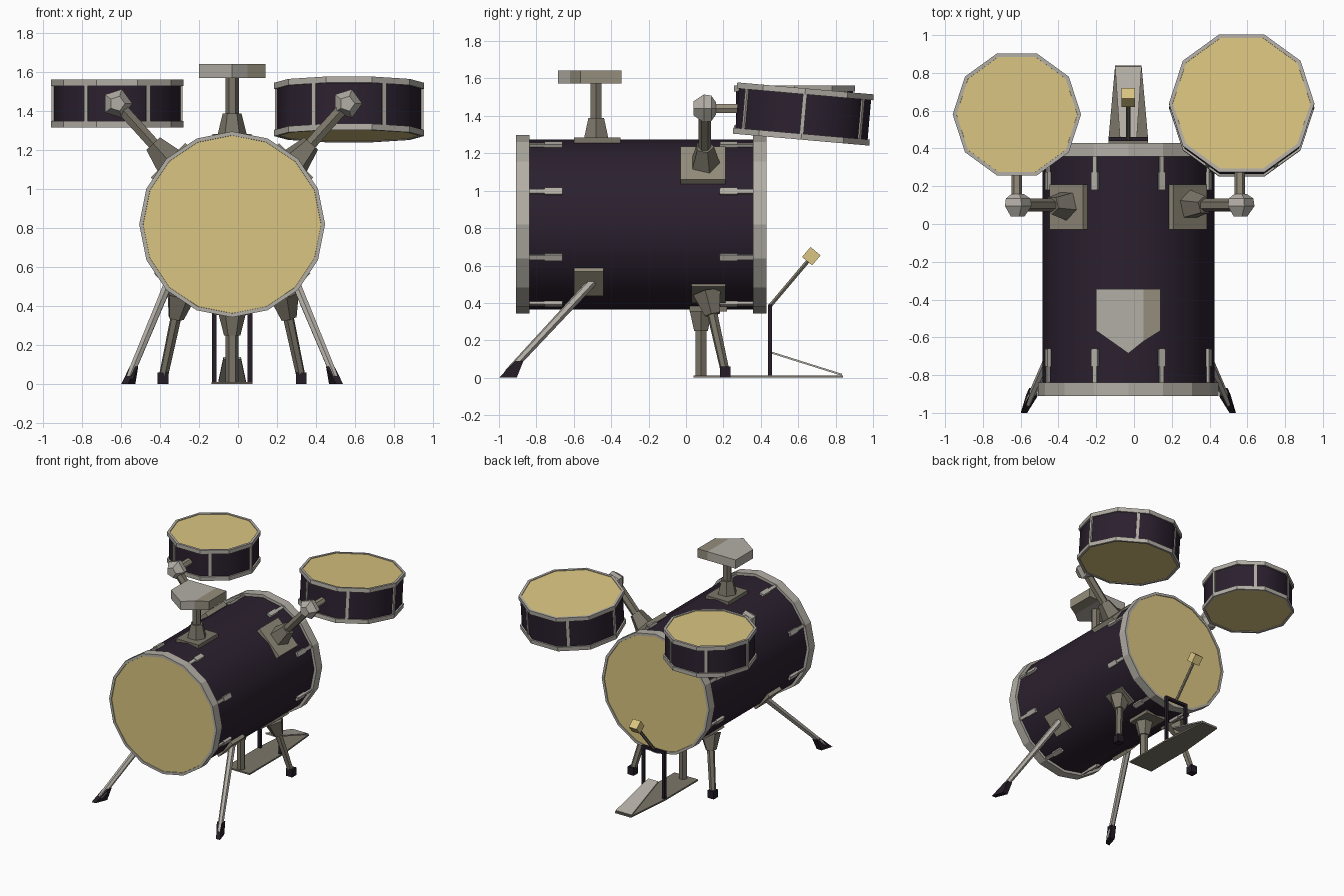
import bpy, bmesh, math
from mathutils import Matrix, Vector

if "Cube" in bpy.data.objects:
    bpy.data.objects.remove(bpy.data.objects["Cube"])


def material(name, r, g, b):
    m = bpy.data.materials.new(name)
    m.diffuse_color = (r, g, b, 1)
    m.use_nodes = True
    m.node_tree.nodes["Principled BSDF"].inputs["Base Color"].default_value = m.diffuse_color
    return m


PURPLE = material("dark purple lacquer", 0.024, 0.0145, 0.028)
CHROME = material("chrome", 0.45, 0.425, 0.38)
AGED = material("aged chrome", 0.30, 0.27, 0.205)
STEEL = material("dull steel", 0.20, 0.18, 0.14)
SKIN = material("cream drum skin", 0.70, 0.56, 0.22)
BLACK = material("black rubber", 0.018, 0.012, 0.020)

CX, CZ = -0.03, 0.82          # bass drum axis
S = (-1, 1)


def finish(bm, name, mat, matrix=Matrix()):
    bmesh.ops.remove_doubles(bm, verts=bm.verts, dist=1e-5)
    bmesh.ops.recalc_face_normals(bm, faces=bm.faces)
    bm.transform(matrix)
    me = bpy.data.meshes.new(name)
    bm.to_mesh(me)
    bm.free()
    me.materials.append(mat)
    ob = bpy.data.objects.new(name, me)
    bpy.context.collection.objects.link(ob)
    return ob


def lathe(name, profile, n, mat, matrix=Matrix(), closed=False, smooth=False):
    """Spin (radius, height) points round local z."""
    bm = bmesh.new()
    rings = []
    for r, h in profile:
        rings.append([bm.verts.new((r * math.cos(math.tau * i / n),
                                    r * math.sin(math.tau * i / n), h)) for i in range(n)])
    pairs = list(zip(rings, rings[1:])) + ([(rings[-1], rings[0])] if closed else [])
    for a, b in pairs:
        for i in range(n):
            j = (i + 1) % n
            f = bm.faces.new((a[i], a[j], b[j], b[i]))
            f.smooth = smooth
    if not closed:
        for ring in (rings[0], rings[-1]):
            bm.faces.new(ring)
    return finish(bm, name, mat, matrix)


def rod(name, a, b, r1, r2, n, mat):
    a, b = Vector(a), Vector(b)
    m = Matrix.Translation(a) @ (b - a).to_track_quat('Z', 'Y').to_matrix().to_4x4()
    return lathe(name, [(r1, 0), (r2, (b - a).length)], n, mat, m)


def box(name, size, mat, matrix):
    bm = bmesh.new()
    bmesh.ops.create_cube(bm, size=1, matrix=Matrix.Diagonal((*size, 1)))
    return finish(bm, name, mat, matrix)


def prism(name, pts, h, mat, matrix):
    bm = bmesh.new()
    f = bm.faces.new([bm.verts.new((x, y, 0)) for x, y in pts])
    ext = bmesh.ops.extrude_face_region(bm, geom=[f])
    bmesh.ops.translate(bm, vec=(0, 0, h),
                        verts=[v for v in ext['geom'] if isinstance(v, bmesh.types.BMVert)])
    return finish(bm, name, mat, matrix)


def drum(name, R, h, n, hoop, step, m):
    """Shell, two hoops and two skins about local z, centred at the origin."""
    r = R - step
    lathe(name + "_shell", [(r, -h / 2 + hoop / 2), (r, h / 2 - hoop / 2)], n, PURPLE, m, smooth=True)
    for s in S:
        e = s * h / 2
        tag = "_upper" if s > 0 else "_lower"
        lathe(name + tag + "_hoop", [(R, e), (R, e - s * hoop), (r - 0.01, e - s * hoop), (R - 0.02, e)],
              n, CHROME, m, closed=True)
        lathe(name + tag + "_skin", [(R - 0.018, e - s * 0.005), (R - 0.018, e - s * 0.015)], n, SKIN, m)


# Bass drum with eight lugs at each end
m = Matrix.Translation((CX, -0.24, CZ)) @ Matrix.Rotation(-math.pi / 2, 4, 'X')
drum("bass_drum", 0.477, 1.34, 16, 0.072, 0.022, m)
for i in range(8):
    spin = m @ Matrix.Rotation(math.radians(22.5 + 45 * i), 4, 'Z')
    for s in S:
        box("bass_lug_rod", (0.018, 0.024, 0.18), CHROME, spin @ Matrix.Translation((0.457, 0, s * 0.51)))
        box("bass_lug_casing", (0.03, 0.036, 0.095), CHROME, spin @ Matrix.Translation((0.456, 0, s * 0.468)))

# Toms with six thin lug strips
for name, R, h, m in (
        ("small_tom", 0.34, 0.245, Matrix.Translation((-0.62, 0.58, 1.44))),
        ("large_tom", 0.385, 0.275,
         Matrix.Translation((0.57, 0.627, 1.41)) @ Matrix.Rotation(math.radians(-5), 4, 'X'))):
    drum(name, R, h, 10, 0.032, 0.012, m)
    for i in range(6):
        a = math.tau * i / 6
        flat = (a + math.pi / 10) % (math.tau / 10) - math.pi / 10
        d = (R - 0.012) * math.cos(math.pi / 10) / math.cos(math.pi / 10 - abs(flat))
        box(name + "_lug", (0.016, 0.022, h - 0.05), CHROME,
            m @ Matrix.Rotation(a, 4, 'Z') @ Matrix.Translation((d, 0, 0)))


def on_shell(deg, y, r):
    """Point at radius r from the bass axis; deg from +x towards +z."""
    a = math.radians(deg)
    return Vector((CX + r * math.cos(a), y, CZ + r * math.sin(a)))


def plate(name, deg, y, width, length, mat=STEEL):
    m = Matrix.Translation(on_shell(deg, y, 0.445)) @ Matrix.Rotation(-math.radians(deg), 4, 'Y')
    box(name, (0.04, length, width), mat, m)


for s in S:
    def ang(d):
        return d if s > 0 else 180 - d

    # Tom arms: plate, socket, arm, knuckle and clamp
    knuckle = Vector((CX + s * 0.59, 0.1, 1.44))
    plate("tom_mount_plate", ang(45), 0.09, 0.25, 0.24, AGED)
    base = on_shell(ang(45), 0.1, 0.45)
    way = (knuckle - base).normalized()
    rod("tom_arm_socket", base, base + way * 0.13, 0.085, 0.05, 5, STEEL)
    rod("tom_arm", base, knuckle, 0.034, 0.034, 6, STEEL)
    turn = Matrix.Translation(knuckle) @ Matrix.Rotation(-math.pi / 2, 4, 'X')
    lathe("tom_knuckle", [(0.04, -0.06), (0.078, -0.005), (0.072, 0.035), (0.035, 0.06)], 5, CHROME, turn)
    rod("tom_clamp", knuckle, knuckle + Vector((0, 0.18, 0)), 0.028, 0.028, 6, AGED)

    # Front spurs with slanted rubber feet
    plate("front_leg_plate", ang(-43), -0.52, 0.18, 0.16, AGED)
    top = on_shell(ang(-43), -0.5, 0.45)
    foot = Vector((CX + s * 0.53, -0.95, 0.03))
    rod("front_leg", top, foot, 0.025, 0.02, 6, CHROME)
    tip = foot.lerp(top, 0.13)
    bm = bmesh.new()
    low = [bm.verts.new((foot.x + s * 0.005 + dx - s * dy * 0.35, -0.95 + dy, 0)) for dx, dy in
           ((-.017, -.05), (.017, -.05), (.022, .045), (-.022, .045))]
    high = [bm.verts.new((tip.x + dx, tip.y + dy, 0.09)) for dx, dy in
            ((-.022, -.022), (.022, -.022), (.022, .022), (-.022, .022))]
    bm.faces.new(low)
    bm.faces.new(high)
    for i in range(4):
        j = (i + 1) % 4
        bm.faces.new((low[i], low[j], high[j], high[i]))
    finish(bm, "front_foot", BLACK)

    # Rear legs
    plate("rear_leg_plate", ang(-54), 0.12, 0.15, 0.18)
    top = on_shell(ang(-54), 0.115, 0.45)
    foot = Vector((CX + s * 0.355, 0.21, 0.03))
    rod("rear_leg_socket", top, top.lerp(foot, 0.28), 0.08, 0.042, 5, STEEL)
    rod("rear_leg", top, foot, 0.03, 0.024, 6, STEEL)
    box("rear_foot", (0.055, 0.055, 0.06), BLACK, Matrix.Translation(foot))

    # Pedal uprights
    box("pedal_upright", (0.024, 0.022, 0.39), BLACK, Matrix.Translation((CX + s * 0.092, 0.45, 0.195)))

# Centre prop below the bass drum
plate("prop_plate", -90, 0.12, 0.18, 0.2)
rod("prop_socket", (CX, 0.08, 0.38), (CX, 0.08, 0.25), 0.075, 0.042, 6, STEEL)
rod("prop_post", (CX, 0.08, 0.38), (CX, 0.08, 0), 0.033, 0.033, 6, STEEL)

# Top mount with five-sided block, its right strip in a duller finish
plate("top_mount_plate", 90, -0.475, 0.2, 0.25)
rod("top_socket", (CX, -0.48, 1.26), (CX, -0.48, 1.39), 0.08, 0.048, 6, STEEL)
rod("top_post", (CX, -0.48, 1.26), (CX, -0.48, 1.58), 0.034, 0.034, 6, STEEL)
at = Matrix.Translation((CX, 0, 1.572))
prism("top_block", [(-.17, -.345), (.08, -.345), (.08, -.6215), (0, -.685), (-.17, -.565)], 0.07, CHROME, at)
prism("top_block_end", [(.08, -.345), (.17, -.345), (.17, -.565), (.08, -.6215)], 0.07, AGED, at)

# Kick pedal
prism("pedal_base", [(-.105, .04), (.105, .04), (.105, .45), (.07, .84), (-.07, .84), (-.105, .45)],
      0.012, STEEL, Matrix.Translation((CX, 0, 0)))
prism("pedal_footboard", [(-.045, 0), (.045, 0), (.07, .395), (-.07, .395)], 0.01, CHROME,
      Matrix.Translation((CX, 0.455, 0.13)) @ Matrix.Rotation(math.radians(-17.5), 4, 'X'))
box("pedal_axle", (0.2, 0.022, 0.022), BLACK, Matrix.Translation((CX, 0.45, 0.38)))
rod("beater_rod", (CX, 0.45, 0.385), (CX, 0.67, 0.645), 0.012, 0.012, 6, STEEL)
box("beater_head", (0.07, 0.07, 0.07), SKIN,
    Matrix.Translation((CX, 0.67, 0.65)) @ Matrix.Rotation(math.radians(-40), 4, 'X'))
